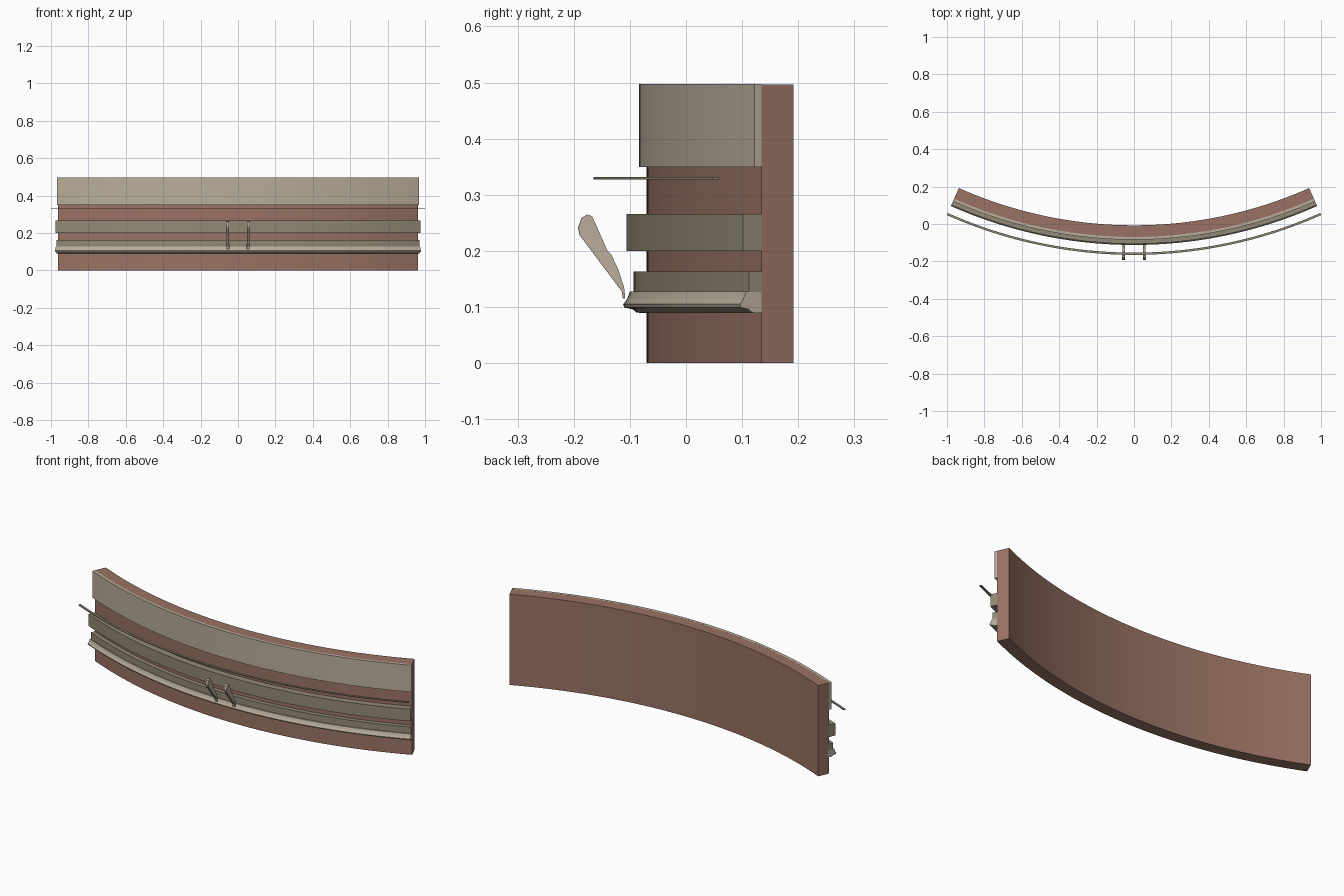
import bpy, bmesh, math

cube = bpy.data.objects.get("Cube")
if cube:
    bpy.data.objects.remove(cube, do_unlink=True)

CENTRE_Y = 2.295            # axis of the curved wall
HALF_ANGLE = math.radians(24)
SEGMENTS = 48


def material(name, colour):
    m = bpy.data.materials.new(name)
    m.use_nodes = True
    m.diffuse_color = (*colour, 1)
    bsdf = next(n for n in m.node_tree.nodes if n.type == 'BSDF_PRINCIPLED')
    bsdf.inputs["Base Color"].default_value = (*colour, 1)
    return m


brick = material("brick red", (0.32, 0.17, 0.125))
stone = material("light stone", (0.49, 0.42, 0.325))
dark_stone = material("dark stone", (0.29, 0.25, 0.18))


def on_arc(y, z, angle):
    r = CENTRE_Y - y
    return (r * math.sin(angle), CENTRE_Y - r * math.cos(angle), z)


def sweep(name, profile, mat, start=-HALF_ANGLE, end=HALF_ANGLE, segments=SEGMENTS):
    """Sweep a (y, z) profile, measured at the middle, round the wall's axis."""
    bm = bmesh.new()
    rings = []
    for i in range(segments + 1):
        a = start + (end - start) * i / segments
        rings.append([bm.verts.new(on_arc(y, z, a)) for y, z in profile])
    n = len(profile)
    for r0, r1 in zip(rings, rings[1:]):
        for j in range(n):
            k = (j + 1) % n
            bm.faces.new((r0[j], r0[k], r1[k], r1[j]))
    bm.faces.new(rings[0])
    bm.faces.new(rings[-1])
    bmesh.ops.recalc_face_normals(bm, faces=bm.faces)
    mesh = bpy.data.meshes.new(name)
    bm.to_mesh(mesh)
    bm.free()
    mesh.materials.append(mat)
    ob = bpy.data.objects.new(name, mesh)
    bpy.context.collection.objects.link(ob)
    bpy.ops.object.select_all(action='DESELECT')
    ob.select_set(True)
    bpy.context.view_layer.objects.active = ob
    bpy.ops.object.shade_smooth_by_angle(angle=math.radians(20))
    return ob


def box(y0, y1, z0, z1):
    return [(y0, z0), (y1, z0), (y1, z1), (y0, z1)]


# Wall and the flat bands on its face
sweep("curved_wall", box(-0.07, -0.007, 0, 0.497), brick)
sweep("top_frieze", box(-0.084, -0.069, 0.35, 0.4972), stone)
sweep("middle_band", box(-0.106, -0.069, 0.2, 0.266), dark_stone)
sweep("lower_band", box(-0.094, -0.069, 0.127, 0.163), dark_stone)

# Moulded ledge
ledge = [(-0.065, 0.089), (-0.088, 0.09), (-0.095, 0.096), (-0.11, 0.099),
         (-0.112, 0.105), (-0.106, 0.113), (-0.104, 0.117), (-0.1, 0.128),
         (-0.065, 0.128)]
sweep("moulded_ledge", ledge, stone)

# Thin rail in front of the wall
sweep("rail", box(-0.165, -0.153, 0.327, 0.332), dark_stone)

# Pair of leaning brackets
bracket = [(-0.113, 0.115), (-0.109, 0.115), (-0.111, 0.135), (-0.122, 0.168),
           (-0.134, 0.194), (-0.141, 0.201), (-0.168, 0.262), (-0.177, 0.265),
           (-0.187, 0.258), (-0.193, 0.241), (-0.19, 0.228), (-0.115, 0.128)]
for side, x in (("right", -0.055), ("left", 0.055)):
    a = x / (CENTRE_Y + 0.15)
    half = 0.007 / CENTRE_Y
    sweep(side + "_bracket", bracket, stone, a - half, a + half, 1)
